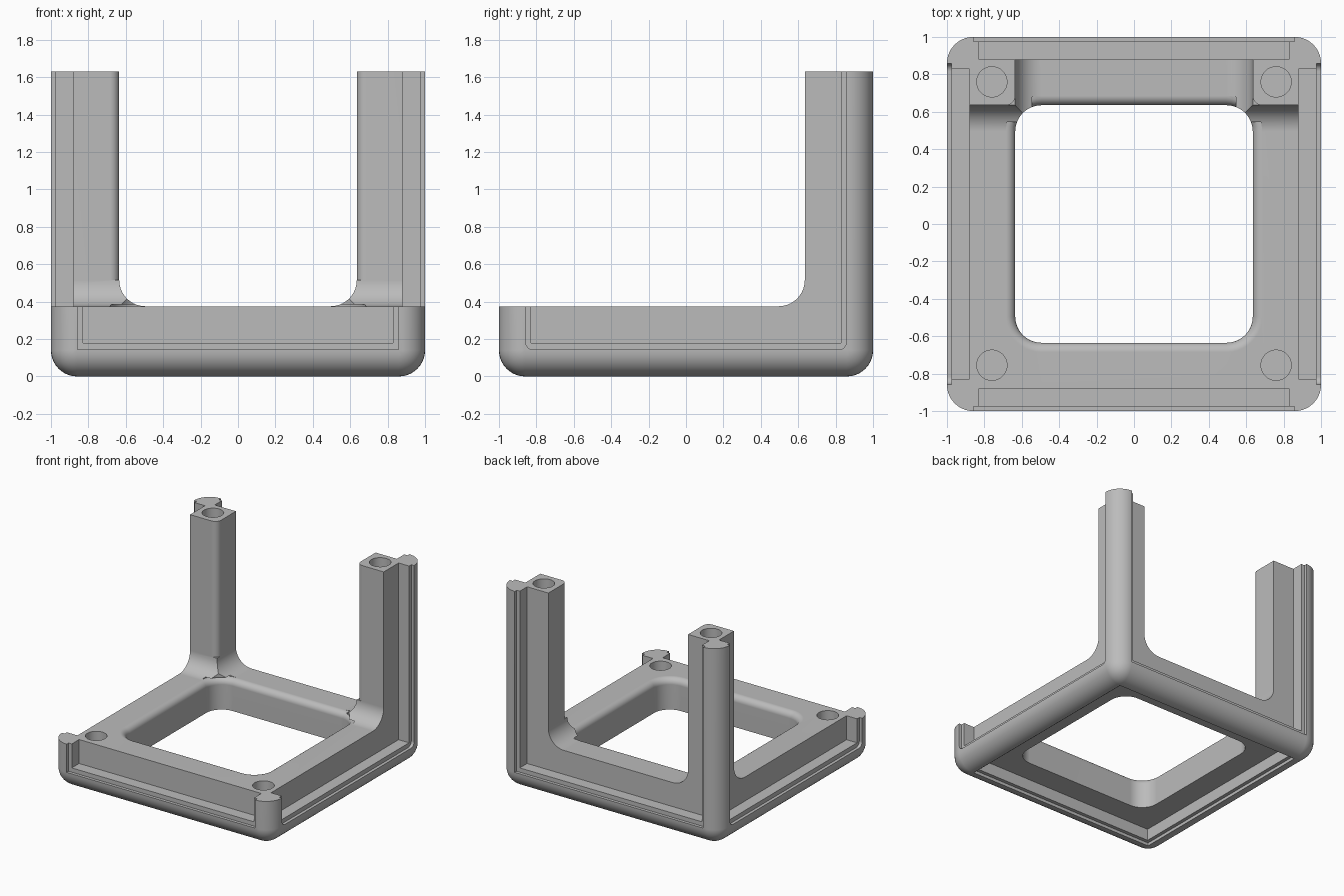
import bpy
import bmesh
from math import cos, sin, pi

if "Cube" in bpy.data.objects:
    bpy.data.objects.remove(bpy.data.objects["Cube"], do_unlink=True)

HALF, INNER, PANEL = 1.0, 0.635, 0.88    # outer face, opening edge, panel seat
TOP, BEAM = 1.63, 0.375                  # post height, beam height
FILLET, ROUND, STEPS = 0.14, 0.05, 10


def to_object(bm, name):
    bmesh.ops.remove_doubles(bm, verts=bm.verts, dist=0.0001)
    bmesh.ops.recalc_face_normals(bm, faces=bm.faces)
    mesh = bpy.data.meshes.new(name)
    bm.to_mesh(mesh)
    bm.free()
    obj = bpy.data.objects.new(name, mesh)
    bpy.context.collection.objects.link(obj)
    return obj


def rounded_rect(u0, u1, v0, v1, r=0.0):
    corners = [(u1 - r, v1 - r), (u0 + r, v1 - r), (u0 + r, v0 + r), (u1 - r, v0 + r)]
    if r == 0:
        return corners
    return [(cu + r * cos(a), cv + r * sin(a))
            for q, (cu, cv) in enumerate(corners)
            for a in [(q + i / STEPS) * pi / 2 for i in range(STEPS + 1)]]


def loft(name, rings):
    bm = bmesh.new()
    loops = [[bm.verts.new(p) for p in ring] for ring in rings]
    n = len(loops[0])
    for a, b in zip(loops, loops[1:]):
        for i in range(n):
            j = (i + 1) % n
            bm.faces.new((a[i], a[j], b[j], b[i]))
    bm.faces.new(loops[0][::-1])
    bm.faces.new(loops[-1])
    return to_object(bm, name)


def prism(name, pts, axis, lo, hi):
    place = {"x": lambda u, v, d: (d, u, v),
             "y": lambda u, v, d: (u, d, v),
             "z": lambda u, v, d: (u, v, d)}[axis]
    return loft(name, [[place(u, v, d) for u, v in pts] for d in (lo, hi)])


# Rounded outer block, flat on top
bm = bmesh.new()
bmesh.ops.create_cube(bm, size=2)
for v in bm.verts:
    v.co.z = TOP if v.co.z > 0 else 0
outer_edges = [e for e in bm.edges if min(v.co.z for v in e.verts) < 1]
bmesh.ops.bevel(bm, geom=outer_edges, offset=FILLET, segments=STEPS,
                profile=0.5, affect='EDGES')
frame = to_object(bm, "corner_frame")


def cut(cutter):
    cutter.hide_render = True
    mod = frame.modifiers.new("cut", 'BOOLEAN')
    mod.operation = 'DIFFERENCE'
    mod.solver = 'EXACT'
    mod.object = cutter
    bpy.context.view_layer.objects.active = frame
    bpy.ops.object.modifier_apply(modifier=mod.name)
    bpy.data.objects.remove(cutter, do_unlink=True)


# Openings between the posts, front to back and side to side
cut(prism("front_opening", rounded_rect(-INNER, INNER, BEAM, 3, FILLET), "y", -2, 2))
cut(prism("side_opening", rounded_rect(-3, INNER, BEAM, 3, FILLET), "x", -2, 2))

# Floor opening, flared to round off the upper beam edges
levels = [(-1, 0)]
levels += [(BEAM - ROUND + ROUND * sin(t), ROUND * (1 - cos(t)))
           for t in [i * pi / 12 for i in range(7)]]
levels += [(BEAM + 0.01, ROUND), (BEAM + 0.01, 0), (0.7, 0)]
rings = []
for z, grow in levels:
    h = INNER + grow
    rings.append([(u, v, z) for u, v in rounded_rect(-h, h, -h, h, FILLET + grow)])
cut(loft("floor_opening", rings))

# Rounded inner edge of each post
c = INNER + ROUND
for side in (-1, 1):
    arc = [(c + ROUND * cos(a), c + ROUND * sin(a))
           for a in [1.5 * pi - i * pi / 12 for i in range(7)]]
    pts = [(INNER - 0.01, INNER - 0.01), (c, INNER - 0.01)] + arc + [(INNER - 0.01, c)]
    cut(prism("post_edge", [(side * u, v) for u, v in pts], "z", BEAM + FILLET, 2))

# Stepped panel seats: shallow rim, then deep seat
for half, low, depth, r in ((0.857, 0.143, 0.975, 0.04), (0.828, 0.178, PANEL, 0)):
    for side in (-1, 1):
        for axis, radius in (("x", r), ("y", 0)):
            outline = rounded_rect(-half, half, low, 3, radius)
            cut(prism("panel_seat", outline, axis, side * depth, side * 2))
    cut(prism("floor_seat", rounded_rect(-half, half, -half, half), "z", -1, HALF - depth))

# Round sockets in the front corners and the post tops
for side in (-1, 1):
    for y, top, deep in ((-0.755, BEAM, 0.2), (0.76, TOP, 0.3)):
        ring = [(side * 0.76 + 0.081 * cos(i * pi / 16), y + 0.081 * sin(i * pi / 16))
                for i in range(32)]
        cut(prism("socket", ring, "z", top - deep, top + 0.2))

# Single grey finish
grey = bpy.data.materials.new("grey")
grey.use_nodes = True
colour = (0.5, 0.5, 0.5, 1)
grey.diffuse_color = colour
grey.node_tree.nodes["Principled BSDF"].inputs["Base Color"].default_value = colour
frame.data.materials.clear()
frame.data.materials.append(grey)
for poly in frame.data.polygons:
    poly.material_index = 0

# Smooth rounds, crisp edges
bpy.ops.object.select_all(action='DESELECT')
frame.select_set(True)
bpy.context.view_layer.objects.active = frame
bpy.ops.object.shade_smooth_by_angle(angle=pi / 6)
weighted = frame.modifiers.new("weighted_normals", 'WEIGHTED_NORMAL')
weighted.keep_sharp = True
